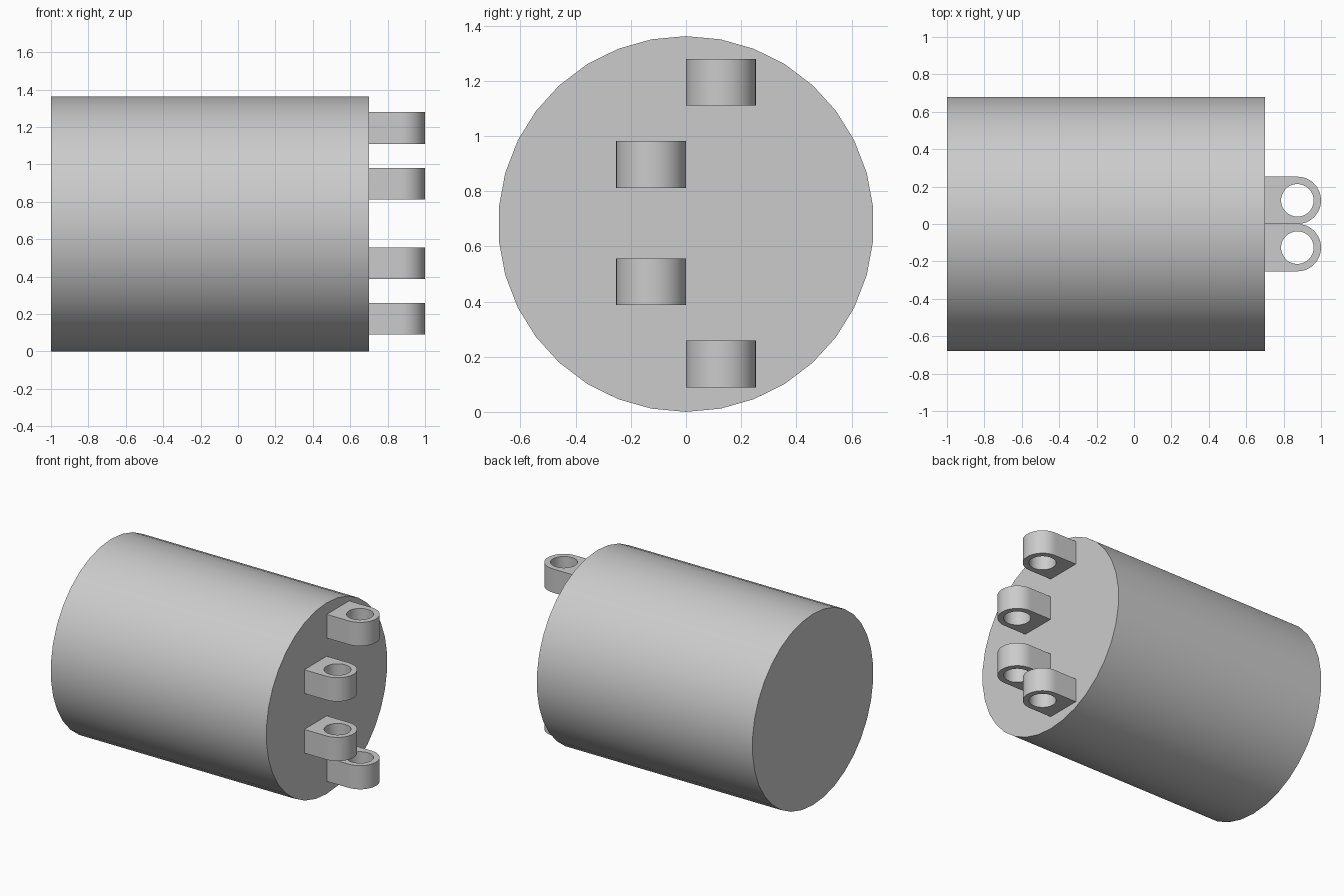
import bpy, bmesh
from math import pi, sin, cos, radians
from mathutils import Matrix

cube = bpy.data.objects.get("Cube")
if cube:
    bpy.data.objects.remove(cube, do_unlink=True)

# Single plain grey
grey = bpy.data.materials.new("plain grey")
grey.use_nodes = True
color = (0.6, 0.6, 0.6, 1)
grey.diffuse_color = color
grey.node_tree.nodes["Principled BSDF"].inputs["Base Color"].default_value = color

R, BACK, FACE = 0.681, -1.0, 0.7          # barrel radius and end planes
LUG_R, HOLE_R, LUG_H = 0.1265, 0.087, 0.169


def finish(name, bm):
    bmesh.ops.recalc_face_normals(bm, faces=bm.faces)
    mesh = bpy.data.meshes.new(name)
    bm.to_mesh(mesh)
    bm.free()
    mesh.materials.append(grey)
    obj = bpy.data.objects.new(name, mesh)
    bpy.context.collection.objects.link(obj)
    bpy.ops.object.select_all(action="DESELECT")
    obj.select_set(True)
    bpy.context.view_layer.objects.active = obj
    bpy.ops.object.shade_smooth_by_angle(angle=radians(30))
    return obj


def make_barrel():
    bm = bmesh.new()
    bmesh.ops.create_cone(bm, cap_ends=True, segments=34, radius1=R, radius2=R, depth=FACE - BACK)
    # Lay the axis along x with a vertex at the top
    turn = Matrix.Rotation(pi / 2, 4, "Y")
    bmesh.ops.transform(bm, matrix=turn, verts=bm.verts)
    top = max(bm.verts, key=lambda v: v.co.z).co
    if abs(top.y) > 0.01:
        bmesh.ops.rotate(bm, verts=bm.verts, matrix=Matrix.Rotation(pi / 34, 3, "X"))
    bmesh.ops.translate(bm, verts=bm.verts, vec=((FACE + BACK) / 2, 0, R))
    finish("barrel", bm)


def make_lug(name, y, z):
    """Flat-backed, round-nosed eye with a vertical hole, rising from height z."""
    cx, n = 1 - LUG_R, 48
    bm = bmesh.new()
    outer, inner = [], []
    for i in range(n):
        a = 2 * pi * (i + 0.0) / n
        c, s = cos(a), sin(a)
        if c >= -1e-6:                     # round nose
            ox, oy = cx + LUG_R * c, LUG_R * s
        else:                              # square root against the barrel
            t = min((cx - FACE) / -c, LUG_R / max(abs(s), 1e-6))
            ox, oy = cx + t * c, t * s
        outer.append([ox, oy])
        inner.append((cx + HOLE_R * c, HOLE_R * s))
    # Snap the nearest points onto the two square corners
    for side in (-1, 1):
        corner = (FACE, side * LUG_R)
        near = min(outer, key=lambda p: (p[0] - corner[0]) ** 2 + (p[1] - corner[1]) ** 2)
        near[:] = corner
    rings = [[bm.verts.new((px, y + py, h)) for px, py in loop]
             for loop, h in ((outer, z), (outer, z + LUG_H), (inner, z + LUG_H), (inner, z))]
    for k in range(4):
        a, b = rings[k], rings[(k + 1) % 4]
        for i in range(n):
            j = (i + 1) % n
            bm.faces.new((a[i], a[j], b[j], b[i]))
    finish(name, bm)


make_barrel()
for name, side, z in (("bottom_lug", 1, 0.089), ("lower_middle_lug", -1, 0.387),
                      ("upper_middle_lug", -1, 0.812), ("top_lug", 1, 1.11)):
    make_lug(name, side * LUG_R, z)
